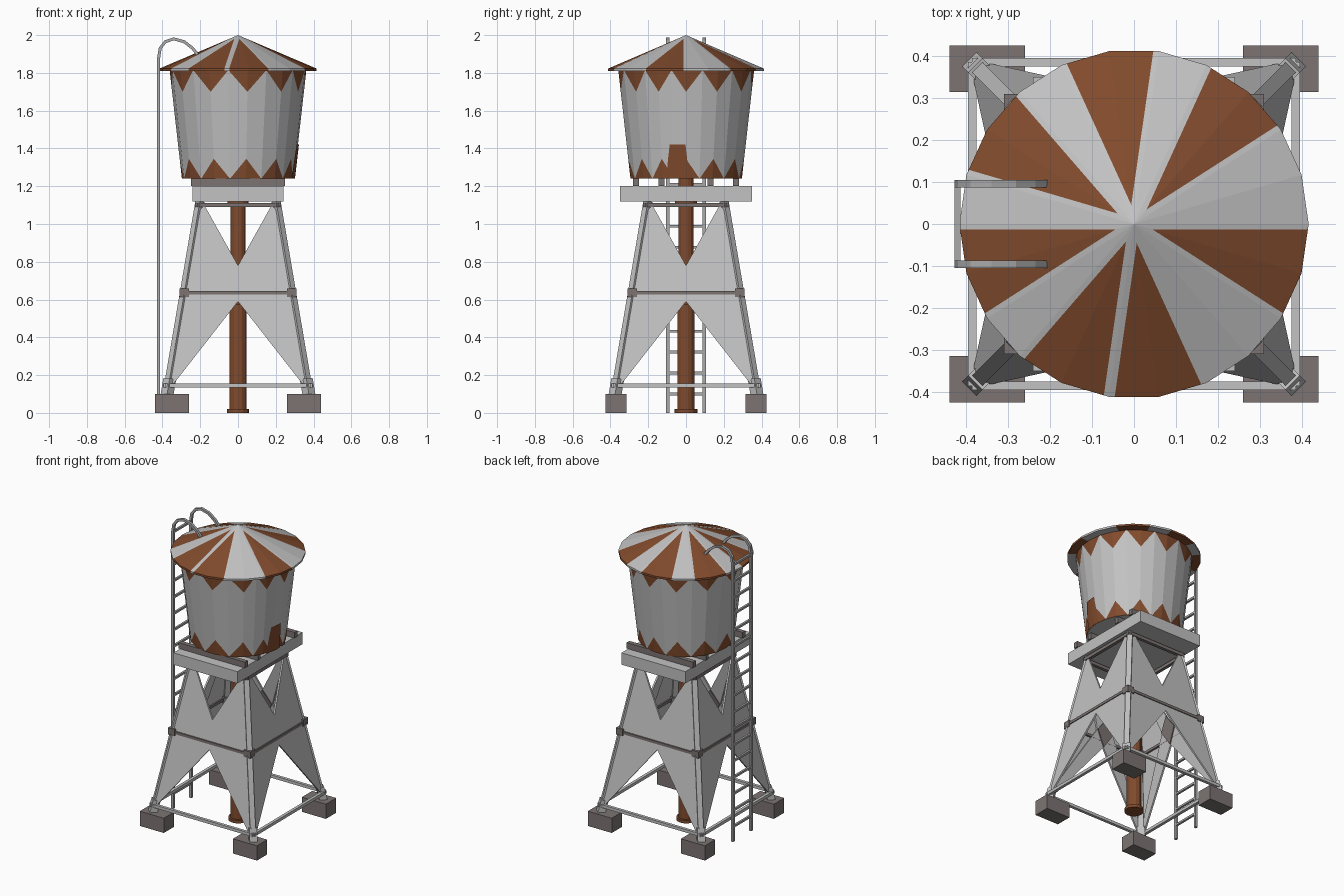
import bpy, bmesh, math
from mathutils import Vector, Matrix

if "Cube" in bpy.data.objects:
    bpy.data.objects.remove(bpy.data.objects["Cube"])

def material(name, rgb):
    m = bpy.data.materials.new(name)
    m.diffuse_color = (*rgb, 1)
    m.use_nodes = True
    m.node_tree.nodes["Principled BSDF"].inputs["Base Color"].default_value = m.diffuse_color
    return m

STEEL = material("light_steel", (0.54, 0.54, 0.54))
RUST = material("rust_brown", (0.22, 0.07, 0.026))
DARK = material("dark_concrete", (0.2, 0.175, 0.17))
LADDER = material("ladder_grey", (0.4, 0.4, 0.4))

def finish(bm, name, *mats):
    bmesh.ops.recalc_face_normals(bm, faces=bm.faces)
    me = bpy.data.meshes.new(name)
    bm.to_mesh(me)
    bm.free()
    for m in mats:
        me.materials.append(m)
    ob = bpy.data.objects.new(name, me)
    bpy.context.collection.objects.link(ob)
    return ob

def box(bm, center, size):
    bmesh.ops.create_cube(bm, size=1, matrix=Matrix.Translation(center) @ Matrix.Diagonal((*size, 1)))

def beam(bm, a, b, w, h=None):
    a, b = Vector(a), Vector(b)
    d = b - a
    bmesh.ops.create_cube(bm, size=1, matrix=Matrix.Translation((a + b) / 2)
                          @ d.to_track_quat('Z', 'Y').to_matrix().to_4x4()
                          @ Matrix.Diagonal((w, h or w, d.length, 1)))

def tube(bm, r, z0, z1, n=14):
    bmesh.ops.create_cone(bm, cap_ends=True, segments=n, radius1=r, radius2=r, depth=z1 - z0,
                          matrix=Matrix.Translation((0, 0, (z0 + z1) / 2)))

def polar(r, deg, z):
    a = math.radians(deg)
    return Vector((r * math.cos(a), r * math.sin(a), z))

def leg_at(z):
    return 0.375 - (z - 0.1) * 0.17

CORNERS = [(sx, sy) for sx in (-1, 1) for sy in (-1, 1)]

# footings
bm = bmesh.new()
for sx, sy in CORNERS:
    box(bm, (sx * 0.35, sy * 0.37, 0.05), (0.18, 0.11, 0.1))
finish(bm, "footings", DARK)

# sloping legs and their shoes
bm = bmesh.new()
for sx, sy in CORNERS:
    p = [Vector((sx * leg_at(z), sy * leg_at(z), z)) for z in (0.095, 1.12, 0.18)]
    beam(bm, p[0], p[1], 0.034)
    beam(bm, p[0], p[2], 0.048)
finish(bm, "legs", STEEL)

# horizontal rails round the legs
def ring_bars(name, z, w, mat, out):
    bm = bmesh.new()
    d = leg_at(z) + out
    for s in (-1, 1):
        beam(bm, (-d, s * d, z), (d, s * d, z), w)
        beam(bm, (s * d, -d, z), (s * d, d, z), w)
    return bm, name, mat
finish(*ring_bars("lower_rails", 0.145, 0.02, STEEL, 0.018))
finish(*ring_bars("upper_rails", 1.1, 0.022, DARK, 0.012))
bm, name, mat = ring_bars("middle_rails", 0.635, 0.018, DARK, 0.014)
for sx, sy in CORNERS:
    box(bm, (sx * leg_at(0.635), sy * leg_at(0.635), 0.635), (0.05, 0.05, 0.045))
finish(bm, name, mat)

# tapered cross braces, one cut plate per side, with dark gusset plates inside
half = [(0, 0.78), (0.178, 1.1), (0.2, 1.075), (0.062, 0.69), (0.362, 0.18), (0.34, 0.155), (0, 0.59)]
outline = half + [(-u, z) for u, z in half[-2:0:-1]]
gusset = [(0, 0.78), (0.062, 0.69), (0, 0.59), (-0.062, 0.69)]
def side_plates(name, pts, mat, off, t):
    bm = bmesh.new()
    for k in range(4):
        rot = Matrix.Rotation(k * math.pi / 2, 3, 'Z')
        rings = [[bm.verts.new(rot @ Vector((u, -leg_at(z) - o, z))) for u, z in pts] for o in (off, off + t)]
        bm.faces.new(rings[0])
        bm.faces.new(rings[1][::-1])
        n = len(pts)
        for i in range(n):
            j = (i + 1) % n
            bm.faces.new((rings[0][i], rings[0][j], rings[1][j], rings[1][i]))
    bmesh.ops.triangulate(bm, faces=[f for f in bm.faces if len(f.verts) > 4])
    finish(bm, name, mat)
side_plates("cross_braces", outline, STEEL, 0.004, 0.012)
side_plates("brace_gussets", gusset, DARK, -0.003, 0.007)

# platform and joists under the tank
bm = bmesh.new()
box(bm, (0, 0, 1.16), (0.48, 0.7, 0.08))
finish(bm, "platform", STEEL)
bm = bmesh.new()
for y in (-0.265, -0.13, 0.13, 0.265):
    box(bm, (0, y, 1.22), (0.5, 0.03, 0.04))
finish(bm, "joists", DARK)

# central pipe with flanges
bm = bmesh.new()
tube(bm, 0.046, 0, 0.57)
tube(bm, 0.041, 0.55, 1.24)
tube(bm, 0.06, 0, 0.02)
tube(bm, 0.052, 0.555, 0.575)
tube(bm, 0.058, 1.1, 1.12)
finish(bm, "pipe", RUST)

# tank: columns alternate between zigzag tips and valleys
Z0, Z1, R0, R1 = 1.24, 1.815, 0.297, 0.362
def tank_r(z):
    return R0 + (R1 - R0) * (z - Z0) / (Z1 - Z0)
tips = [-147.3, -114.5, -81.8, -49.1, -24.5, 0, 28, 57, 85, 115, 147, 180]
cols = []
for i, t in enumerate(tips):
    nxt = tips[(i + 1) % len(tips)] + (360 if i == len(tips) - 1 else 0)
    cols += [(t, True), ((t + nxt) / 2, False)]
bm = bmesh.new()
columns = []
for ang, tip in cols:
    zs = (Z0, 1.345, 1.7, Z1) if tip else (Z0, Z1)
    columns.append([bm.verts.new(polar(tank_r(z), ang, z)) for z in zs])
for i, a in enumerate(columns):
    b = columns[(i + 1) % len(columns)]
    t, v = (a, b) if len(a) == 4 else (b, a)
    bm.faces.new((v[0], t[1], t[2], v[1]))
    bm.faces.new((t[0], t[1], v[0])).material_index = 1
    bm.faces.new((t[3], t[2], v[1])).material_index = 1
bm.faces.new([c[0] for c in columns])
bm.faces.new([c[-1] for c in columns])
finish(bm, "tank", STEEL, RUST)

# rust patch low on the right side of the tank
bm = bmesh.new()
rows = [[bm.verts.new(polar(tank_r(z) + 0.005, c + f * w, z)) for f in (-1, -0.33, 0.33, 1)]
        for z, c, w in ((Z0, -8.5, 11.5), (1.34, -8.3, 9.5), (1.42, -8, 7.5))]
for lo, hi in zip(rows, rows[1:]):
    for i in range(3):
        bm.faces.new((lo[i], lo[i + 1], hi[i + 1], hi[i]))
bmesh.ops.solidify(bm, geom=bm.faces[:], thickness=0.006)
finish(bm, "tank_patch", RUST)

# striped conical roof with 22 sides
N, STEP, INSET = 22, 360 / 22, 0.013
bm = bmesh.new()
apex, under = bm.verts.new((0, 0, 2)), bm.verts.new((0, 0, 1.81))
top = [bm.verts.new(polar(0.416, i * STEP, 1.823)) for i in range(N)]
low = [bm.verts.new(polar(0.416, i * STEP, 1.81)) for i in range(N)]
for i in range(N):
    j = (i + 1) % N
    bm.faces.new((top[i], top[j], apex))
    bm.faces.new((low[j], low[i], under))
    bm.faces.new((low[i], low[j], top[j], top[i]))
stripes = [-10, -7, -5, -1, 3, 6, 9]
for k in stripes:
    for s in (-1, 1):
        t = math.radians((k + s) * STEP)
        n = Vector((math.sin(t), -math.cos(t), 0)) * s
        bmesh.ops.bisect_plane(bm, geom=bm.verts[:] + bm.edges[:] + bm.faces[:], dist=1e-5,
                               plane_co=n * INSET, plane_no=n)
for f in bm.faces:
    c = f.calc_center_median()
    r, ang = math.hypot(c.x, c.y), math.degrees(math.atan2(c.y, c.x))
    for k in stripes:
        off = abs((ang - k * STEP + 180) % 360 - 180)
        if off < STEP and r * math.sin(math.radians(STEP - off)) > INSET:
            f.material_index = 1
finish(bm, "roof", STEEL, RUST)

# ladder: hooked flat rails swept along a path, plus rungs
path = [(-0.42, 0), (-0.42, 1.88), (-0.412, 1.93), (-0.385, 1.965), (-0.34, 1.98),
        (-0.285, 1.965), (-0.24, 1.93), (-0.212, 1.895)]
bm = bmesh.new()
for y in (-0.096, 0.096):
    prev = None
    for i, (x, z) in enumerate(path):
        a, b = path[max(i - 1, 0)], path[min(i + 1, len(path) - 1)]
        n = Vector((b[1] - a[1], 0, a[0] - b[0])).normalized() * 0.008
        p = Vector((x, y, z))
        w = Vector((0, 0.009, 0))
        ring = [bm.verts.new(q) for q in (p - n - w, p + n - w, p + n + w, p - n + w)]
        if prev:
            for k in range(4):
                bm.faces.new((prev[k], prev[(k + 1) % 4], ring[(k + 1) % 4], ring[k]))
        if i in (0, len(path) - 1):
            bm.faces.new(ring)
        prev = ring
for i in range(17):
    z = 0.1 + i * 0.111
    beam(bm, (-0.42, -0.096, z), (-0.42, 0.096, z), 0.014)
finish(bm, "ladder", LADDER)
